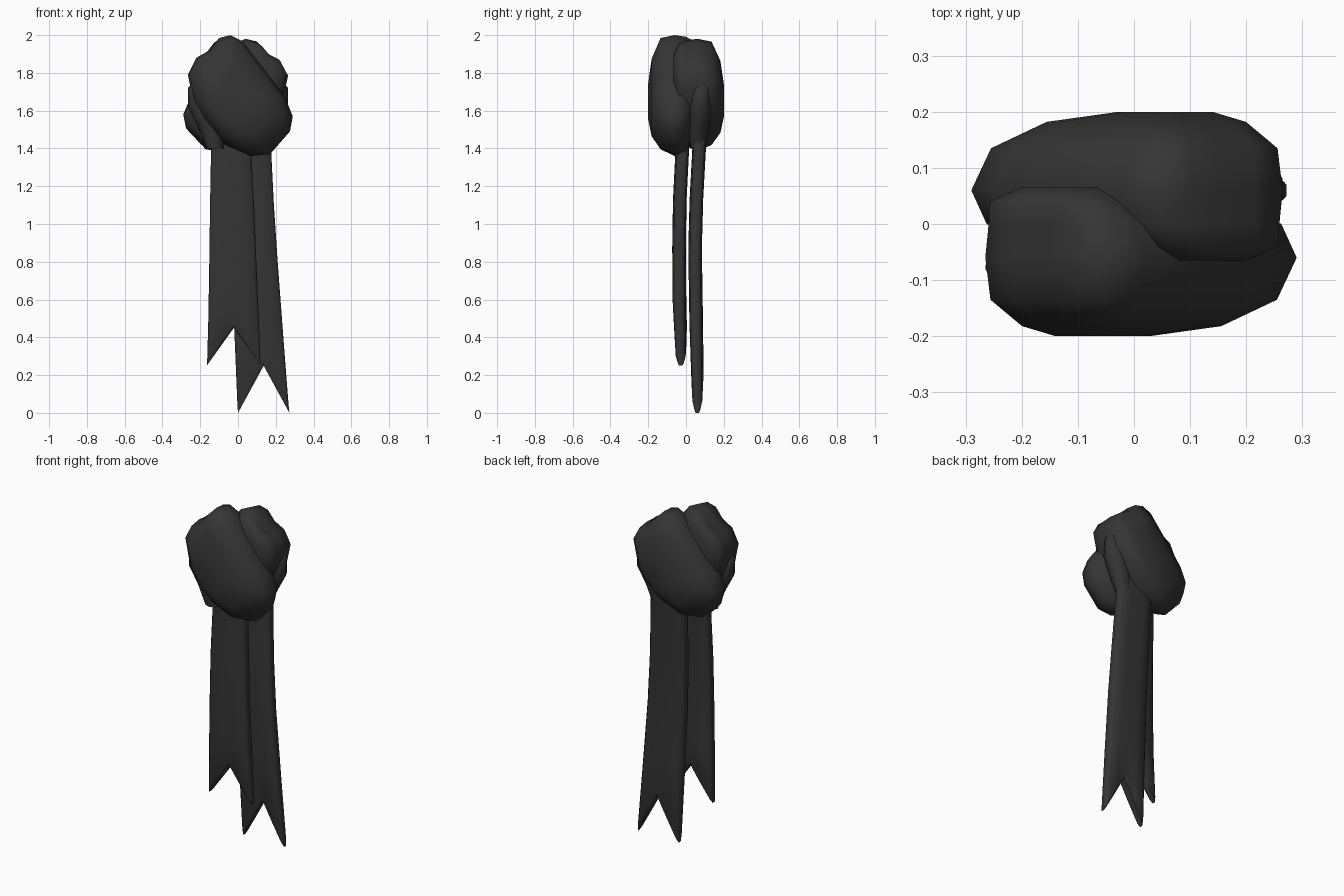
import bpy, bmesh

if "Cube" in bpy.data.objects:
    bpy.data.objects.remove(bpy.data.objects["Cube"])

dark = bpy.data.materials.new("dark_cloth")
dark.diffuse_color = (0.035, 0.035, 0.035, 1)
dark.use_nodes = True
dark.node_tree.nodes["Principled BSDF"].inputs["Base Color"].default_value = dark.diffuse_color


def loft(name, rings, bottom_strip=False, angle=1.0):
    """Skin a list of equal-length rings and close the ends."""
    bm = bmesh.new()
    vs = [[bm.verts.new(p) for p in r] for r in rings]
    n = len(vs[0])
    for a, b in zip(vs, vs[1:]):
        for i in range(n):
            j = (i + 1) % n
            bm.faces.new((a[i], a[j], b[j], b[i]))
    bm.faces.new(vs[0])
    if bottom_strip:  # end follows a notch, so cap it with quads
        last = vs[-1]
        for i in range(n // 2 - 1):
            bm.faces.new((last[i], last[i + 1], last[n - 2 - i], last[n - 1 - i]))
    else:
        bm.faces.new(vs[-1])
    bmesh.ops.recalc_face_normals(bm, faces=bm.faces)
    me = bpy.data.meshes.new(name)
    bm.to_mesh(me)
    bm.free()
    ob = bpy.data.objects.new(name, me)
    bpy.context.collection.objects.link(ob)
    me.materials.append(dark)
    bpy.context.view_layer.objects.active = ob
    ob.select_set(True)
    bpy.ops.object.shade_smooth_by_angle(angle=angle)
    ob.select_set(False)


# Knot: slanted pillow outline in x, z, repeated half a turn round for the back
outline = [(-0.04, 2.0), (0.02, 1.97), (0.13, 1.83), (0.25, 1.67), (0.29, 1.57),
           (0.275, 1.49), (0.17, 1.37), (0.07, 1.36), (-0.07, 1.42), (-0.17, 1.53),
           (-0.235, 1.64), (-0.265, 1.79), (-0.22, 1.88), (-0.15, 1.92), (-0.1, 1.985)]
# Layers: depth, scale, shift in x, shift in z
layers = [(-0.2, 0.3, -0.06, -0.03), (-0.182, 0.64, -0.03, -0.01), (-0.135, 0.92, -0.012, 0.01),
          (-0.06, 1.0, 0, 0), (0.0, 0.94, -0.01, 0.01), (0.04, 0.78, -0.05, 0.04),
          (0.065, 0.5, -0.07, 0.07)]


def knot_wrap(name, turn, zscale, base):
    rings = []
    for y, s, dx, dz in layers:
        rings.append([(turn * (x * s + dx), turn * y,
                       base + zscale * (1.68 + (z - 1.68) * s + dz - 1.36))
                      for x, z in outline])
    loft(name, rings, angle=1.2)


knot_wrap("knot_front_wrap", 1, 1.0, 1.36)
knot_wrap("knot_back_wrap", -1, 0.93, 1.385)

# Tails: flat padded ribbons with a swallow-tail notch
us = [-1, -0.9, -0.45, 0, 0.45, 0.9, 1]
half = [0.016, 0.029, 0.035, 0.036, 0.035, 0.029, 0.016]


def tail(name, rows, notch):
    """rows: z, left x, right x, centre y, thickness factor."""
    top, tips = rows[0][0], rows[-1][0]
    rings = []
    for z, xl, xr, yc, thick in rows:
        rise = ((top - z) / (top - tips)) ** 2
        pts = []
        for u, h in zip(us, half):
            zz = z + (1 - abs(u)) * (notch - tips) * rise
            pts.append((xl + (xr - xl) * (u + 1) / 2, zz, h * thick))
        rings.append([(x, yc - h, z2) for x, z2, h in pts] +
                     [(x, yc + h, z2) for x, z2, h in reversed(pts)])
    loft(name, rings, True)


tail("front_tail",
     [(1.6, -0.14, 0.06, -0.02, 1), (1.38, -0.143, 0.07, -0.02, 1), (1.1, -0.148, 0.085, -0.033, 1),
      (0.8, -0.152, 0.097, -0.037, 1), (0.5, -0.157, 0.11, -0.035, 1), (0.28, -0.163, 0.118, -0.028, 0.9),
      (0.25, -0.165, 0.12, -0.028, 0.6)], 0.45)
tail("back_tail",
     [(1.7, -0.04, 0.16, 0.085, 1), (1.4, -0.05, 0.175, 0.07, 1), (1.1, -0.045, 0.19, 0.055, 1),
      (0.8, -0.035, 0.21, 0.048, 1), (0.4, -0.018, 0.24, 0.053, 1), (0.04, -0.003, 0.268, 0.06, 0.9),
      (0.0, 0.0, 0.272, 0.06, 0.6)], 0.25)

# Side folds fill the sides where the tails enter the knot
for name, t in (("right_fold", 1), ("left_fold", -1)):
    rings = []
    for z, x, y, w, d in ((1.78, 0.18, 0.08, 0.03, 0.02), (1.72, 0.205, 0.08, 0.06, 0.05),
                          (1.62, 0.195, 0.075, 0.07, 0.06), (1.52, 0.15, 0.065, 0.065, 0.055),
                          (1.4, 0.12, 0.065, 0.045, 0.04)):
        rings.append([(t * (x + a * w), t * (y + b * d), z) for a, b in
                      ((1, 0), (0.7, 0.7), (0, 1), (-0.7, 0.7), (-1, 0),
                       (-0.7, -0.7), (0, -1), (0.7, -0.7))])
    loft(name, rings)
